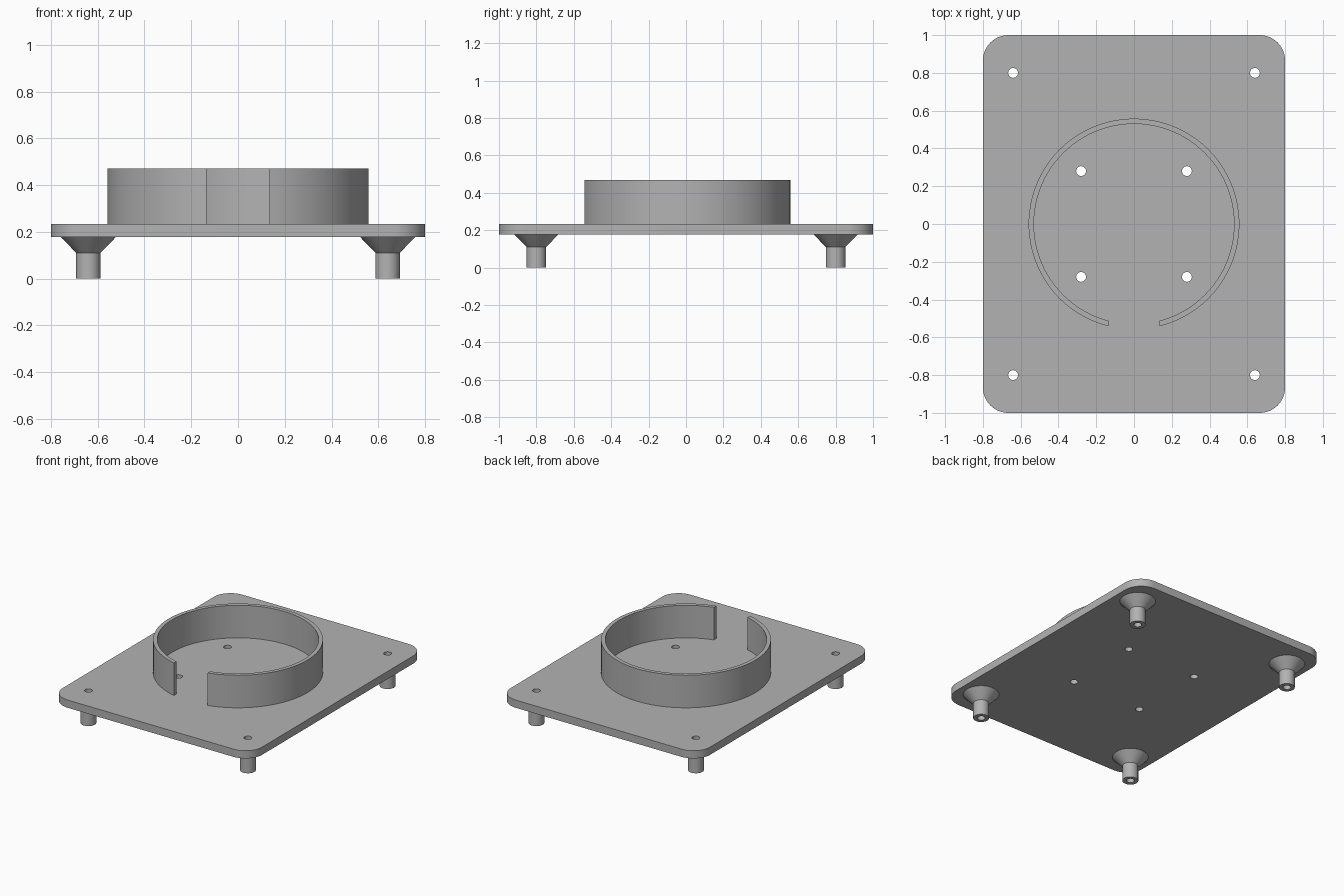
import bpy, bmesh
from math import sin, cos, asin, pi, radians

cube = bpy.data.objects.get("Cube")
if cube:
    bpy.data.objects.remove(cube)

PLATE_BOTTOM, PLATE_TOP, WALL_TOP = 0.178, 0.234, 0.47
HALF_X, HALF_Y, CORNER = 0.8, 1.0, 0.135
HOLE = 0.026
SIDES = [(1, 1), (-1, 1), (-1, -1), (1, -1)]

grey = bpy.data.materials.new("grey plastic")
grey.use_nodes = True
colour = (0.45, 0.45, 0.45, 1)
grey.diffuse_color = colour
grey.node_tree.nodes["Principled BSDF"].inputs["Base Color"].default_value = colour


def arc(cx, cy, radius, start, end, steps):
    """Points along an arc, both ends included."""
    angles = [start + (end - start) * i / steps for i in range(steps + 1)]
    return [(cx + radius * cos(a), cy + radius * sin(a)) for a in angles]


def finish(name, bm):
    bmesh.ops.recalc_face_normals(bm, faces=bm.faces)
    mesh = bpy.data.meshes.new(name)
    bm.to_mesh(mesh)
    bm.free()
    mesh.materials.append(grey)
    obj = bpy.data.objects.new(name, mesh)
    bpy.context.collection.objects.link(obj)
    bpy.ops.object.select_all(action="DESELECT")
    bpy.context.view_layer.objects.active = obj
    obj.select_set(True)
    bpy.ops.object.shade_smooth_by_angle(angle=radians(30))
    return obj


def prism(name, outlines, bottom, top):
    """Fill closed outlines (inner ones become holes) and extrude upward."""
    bm = bmesh.new()
    for points in outlines:
        verts = [bm.verts.new((x, y, bottom)) for x, y in points]
        for i, v in enumerate(verts):
            bm.edges.new((verts[i - 1], v))
    bmesh.ops.triangle_fill(bm, edges=bm.edges[:], use_beauty=True)
    bmesh.ops.dissolve_limit(bm, angle_limit=0.01, verts=[], edges=bm.edges[:])
    raised = bmesh.ops.extrude_face_region(bm, geom=bm.faces[:], use_keep_orig=True)
    moved = [g for g in raised["geom"] if isinstance(g, bmesh.types.BMVert)]
    bmesh.ops.translate(bm, verts=moved, vec=(0, 0, top - bottom))
    return finish(name, bm)


def lathe(name, profile, location, steps=48):
    """Spin a radius/height profile around the z axis."""
    bm = bmesh.new()
    verts = [bm.verts.new((r, 0, z)) for r, z in profile]
    edges = [bm.edges.new(pair) for pair in zip(verts, verts[1:])]
    bmesh.ops.spin(bm, geom=verts + edges, cent=(0, 0, 0), axis=(0, 0, 1),
                   angle=2 * pi, steps=steps, use_merge=True)
    bmesh.ops.remove_doubles(bm, verts=bm.verts, dist=0.0001)
    obj = finish(name, bm)
    obj.location = location
    return obj


# Base plate with rounded corners, four leg holes and four mounting holes
rim = []
for i, (sx, sy) in enumerate(SIDES):
    rim += arc(sx * (HALF_X - CORNER), sy * (HALF_Y - CORNER), CORNER,
               i * pi / 2, (i + 1) * pi / 2, 16)
holes = [arc(sx * x, sy * y, HOLE, 0, 2 * pi, 32)[:-1]
         for sx, sy in SIDES for x, y in ((0.64, 0.8), (0.28, 0.28))]
prism("base_plate", [rim] + holes, PLATE_BOTTOM, PLATE_TOP)

# Round wall with a parallel-sided gap at the front
outer, inner, half_gap = 0.558, 0.53, 0.135
wall = []
for radius, direction in ((outer, 1), (inner, -1)):
    gap = asin(half_gap / radius)
    points = arc(0, 0, radius, -pi / 2 + gap, 1.5 * pi - gap, 96)
    wall += points[::direction]
prism("round_wall", [wall], PLATE_TOP, WALL_TOP)

# Hollow legs that flare out under the plate
leg = [(HOLE, PLATE_BOTTOM), (HOLE, 0), (0.052, 0), (0.052, 0.11), (0.118, PLATE_BOTTOM)]
for sx, sy in SIDES:
    name = ("back" if sy > 0 else "front") + ("_left" if sx > 0 else "_right") + "_leg"
    lathe(name, leg, (sx * 0.64, sy * 0.8, 0))
